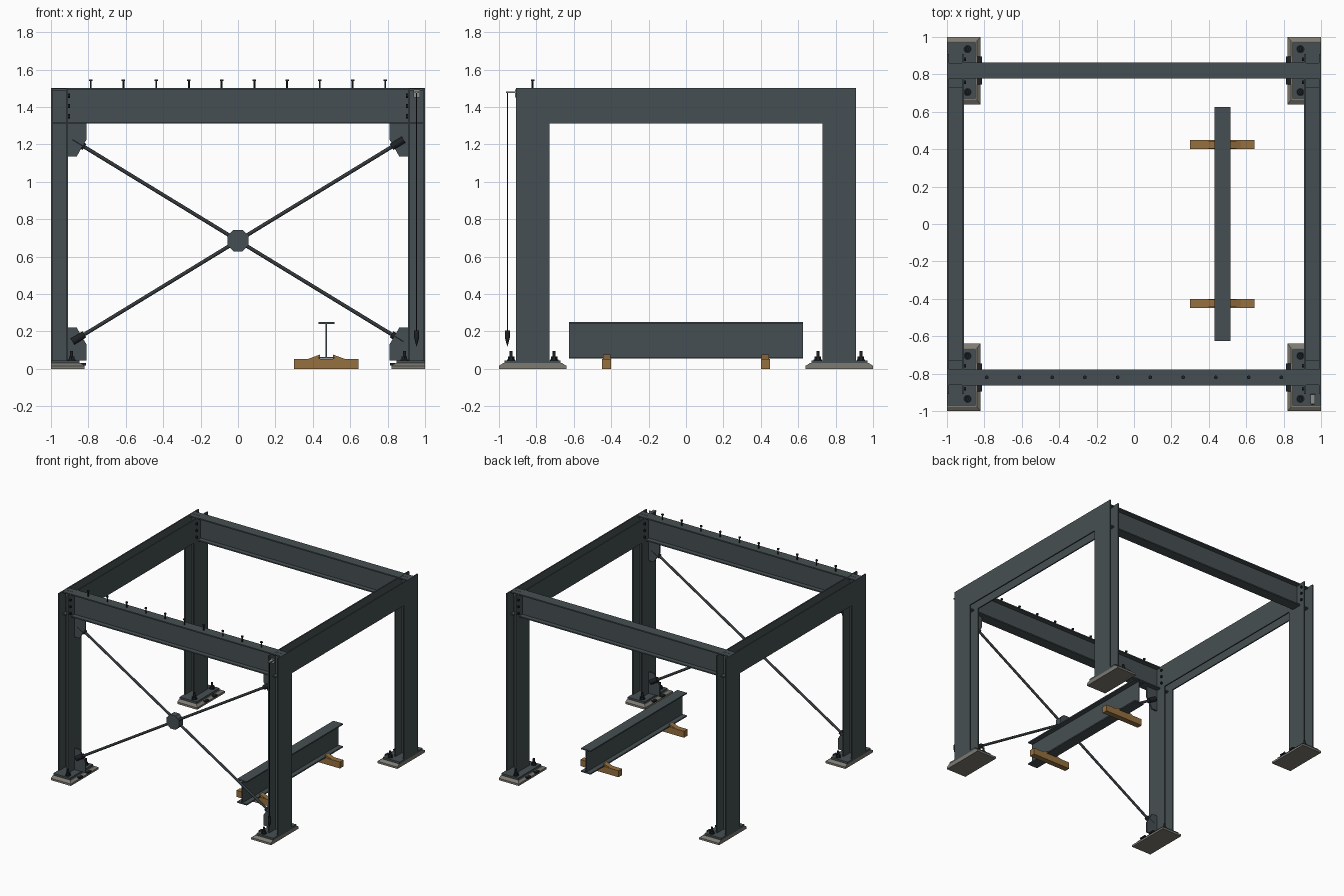
import bpy, bmesh, math
from mathutils import Vector

if "Cube" in bpy.data.objects:
    bpy.data.objects.remove(bpy.data.objects["Cube"])


def material(name, rgb):
    m = bpy.data.materials.new(name)
    m.diffuse_color = (*rgb, 1)
    m.use_nodes = True
    m.node_tree.nodes["Principled BSDF"].inputs["Base Color"].default_value = m.diffuse_color
    return m


STEEL = material("painted steel", (0.061, 0.078, 0.085))
ROD = material("dark rod steel", (0.034, 0.041, 0.045))
BLACK = material("black hardware", (0.013, 0.016, 0.018))
GROUT = material("grout grey", (0.205, 0.195, 0.170))
WOOD = material("timber", (0.30, 0.16, 0.050))
ZINC = material("bracket grey", (0.27, 0.28, 0.28))


def finish(name, bm, mat, smooth=False):
    bmesh.ops.recalc_face_normals(bm, faces=bm.faces)
    me = bpy.data.meshes.new(name)
    bm.to_mesh(me)
    bm.free()
    me.materials.append(mat)
    ob = bpy.data.objects.new(name, me)
    bpy.context.collection.objects.link(ob)
    if smooth:
        bpy.context.view_layer.objects.active = ob
        ob.select_set(True)
        bpy.ops.object.shade_smooth_by_angle(angle=math.radians(40))
        ob.select_set(False)
    return ob


def prism(name, pts, axis, a, b, mat):
    """Extrude a 2D outline along an axis from a to b."""
    place = {"x": lambda u, v, t: (t, u, v),
             "y": lambda u, v, t: (u, t, v),
             "z": lambda u, v, t: (u, v, t)}[axis]
    bm = bmesh.new()
    lo = [bm.verts.new(place(u, v, a)) for u, v in pts]
    hi = [bm.verts.new(place(u, v, b)) for u, v in pts]
    n = len(pts)
    bm.faces.new(lo)
    bm.faces.new(hi)
    for i in range(n):
        j = (i + 1) % n
        bm.faces.new((lo[i], lo[j], hi[j], hi[i]))
    return finish(name, bm, mat)


def box(name, x, y, z, mat):
    return prism(name, [(x[0], y[0]), (x[1], y[0]), (x[1], y[1]), (x[0], y[1])],
                 "z", z[0], z[1], mat)


def rod(name, p, q, r, mat, sides=12, r2=None):
    p, q = Vector(p), Vector(q)
    bm = bmesh.new()
    bmesh.ops.create_cone(bm, cap_ends=True, segments=sides, radius1=r,
                          radius2=r if r2 is None else r2, depth=(q - p).length)
    bm.transform((q - p).to_track_quat("Z", "Y").to_matrix().to_4x4())
    bmesh.ops.translate(bm, verts=bm.verts, vec=(p + q) / 2)
    return finish(name, bm, mat, sides > 8)


def h_outline(cu, cv, flange, depth, tf=0.010, tw=0.008, turned=False):
    """H section; flanges lie along u, or along v when turned."""
    f, d, w = flange / 2, depth / 2, tw / 2
    half = [(-f, -d), (f, -d), (f, tf - d), (w, tf - d), (w, d - tf), (f, d - tf)]
    pts = half + [(-u, -v) for u, v in half]
    if turned:
        pts = [(v, u) for u, v in pts]
    return [(cu + u, cv + v) for u, v in pts]


CX, CY, TOP = 0.955, 0.82, 1.50

for sx in (-1, 1):
    side = "right" if sx > 0 else "left"
    # Side beams: flanges upright, flush with the columns
    prism(side + "_side_beam", h_outline(sx * CX, 1.405, 0.19, 0.09, turned=True),
          "y", -0.731, 0.731, STEEL)
    for sy in (-1, 1):
        tag = ("back_" if sy > 0 else "front_") + side
        # Columns with continuity plates between the flanges
        prism(tag + "_column", h_outline(sx * CX, sy * CY, 0.18, 0.09, turned=True),
              "z", 0.04, TOP, STEEL)
        for z in (1.31, 1.489):
            box(tag + "_continuity_plate", sorted((sx * 0.918, sx * 0.992)),
                (sy * CY - 0.042, sy * CY + 0.042), (z, z + 0.01), STEEL)

        # Grout pad: square edge, then sloped on three sides
        bm = bmesh.new()
        rings = []
        for z, xi, hy in ((0, 0.82, 0.18), (0.016, 0.82, 0.18), (0.03, 0.84, 0.158)):
            rings.append([bm.verts.new((sx * x, sy * CY + y, z)) for x, y in
                          ((xi, -hy), (1, -hy), (1, hy), (xi, hy))])
        bm.faces.new(rings[0])
        bm.faces.new(rings[2])
        for a, b in zip(rings, rings[1:]):
            for i in range(4):
                j = (i + 1) % 4
                bm.faces.new((a[i], a[j], b[j], b[i]))
        finish(tag + "_grout_pad", bm, GROUT)

        # Base plate, shims and anchor bolts
        box(tag + "_base_plate", sorted((sx * 0.848, sx * 1.0)),
            (sy * CY - 0.15, sy * CY + 0.15), (0.03, 0.045), STEEL)
        for s in (-1, 1):
            ys = sy * CY + s * 0.055
            box(tag + "_shim", sorted((sx * 0.812, sx * 0.85)),
                (ys - 0.02, ys + 0.02), (0.018, 0.03), BLACK)
            x, y = sx * 0.89, sy * CY + s * 0.115
            rod(tag + "_washer", (x, y, 0.045), (x, y, 0.049), 0.022, BLACK)
            rod(tag + "_anchor_nut", (x, y, 0.049), (x, y, 0.066), 0.017, BLACK, 6)
            rod(tag + "_anchor_bolt", (x, y, 0.066), (x, y, 0.095), 0.008, BLACK)
            # Beam-to-column bolts on the inner flange
            for z in (1.35, 1.405, 1.46):
                yb = sy * CY + s * 0.062
                rod(tag + "_flange_bolt", (sx * 0.912, yb, z), (sx * 0.899, yb, z),
                    0.011, BLACK, 6)

# Front and back beams
for sy, name in ((-1, "front_beam"), (1, "back_beam")):
    prism(name, h_outline(sy * CY, 1.405, 0.085, 0.19), "x", -0.911, 0.911, STEEL)

# Shear studs along the front beam
for i in range(10):
    x = -0.7875 + i * 0.175
    rod("stud_shank", (x, -CY, TOP), (x, -CY, 1.54), 0.005, BLACK, 10)
    rod("stud_head", (x, -CY, 1.538), (x, -CY, 1.547), 0.010, BLACK, 10)

# Cross bracing: gussets, rods, end sleeves and hub plate
for sx in (-1, 1):
    for z0, sz, label in ((0.045, 1, "lower"), (1.31, -1, "upper")):
        pts = [(0.911, 0), (0.81, 0), (0.81, 0.085), (0.84, 0.135),
               (0.862, 0.175), (0.911, 0.175)]
        prism(label + "_gusset", [(sx * u, z0 + sz * v) for u, v in pts],
              "y", -CY - 0.006, -CY + 0.006, STEEL)
    y = -CY - 0.012 * sx
    low, high = Vector((-sx * 0.885, y, 0.145)), Vector((sx * 0.885, y, 1.225))
    d = (high - low).normalized()
    rod("brace_rod", low, high, 0.010, ROD)
    rod("brace_sleeve", low, low + d * 0.075, 0.019, BLACK)
    rod("brace_sleeve", high, high - d * 0.075, 0.019, BLACK)
hub = [(0.062 * math.cos(math.pi * (i + 0.5) / 4),
        0.685 + 0.062 * math.sin(math.pi * (i + 0.5) / 4)) for i in range(8)]
prism("brace_hub", hub, "y", -CY - 0.026, -CY + 0.026, STEEL)

# Loose beam resting on timbers with wedges
LX = 0.473
prism("loose_beam", h_outline(LX, 0.152, 0.087, 0.196), "y", -0.625, 0.625, STEEL)
for y in (-0.425, 0.425):
    box("timber_sleeper", (0.30, 0.645), (y - 0.023, y + 0.023), (0, 0.053), WOOD)
    for s in (-1, 1):
        prism("timber_wedge", [(LX + s * 0.035, 0.05), (LX + s * 0.105, 0.05),
                               (LX + s * 0.035, 0.076)], "y", y - 0.02, y + 0.02, WOOD)

# Plumb bob hanging from a bracket on the front right column
PX, PY = 0.955, -0.955
box("plumb_bracket_arm", (PX - 0.012, PX + 0.012), (-0.962, -0.905), (1.474, 1.482), ZINC)
box("plumb_bracket_plate", (PX - 0.018, PX + 0.018), (-0.915, -0.909), (1.45, 1.492), ZINC)
rod("plumb_line", (PX, PY, 0.2), (PX, PY, 1.476), 0.003, BLACK, 8)
rod("plumb_bob_body", (PX, PY, 0.165), (PX, PY, 0.205), 0.013, BLACK, 16)
rod("plumb_bob_tip", (PX, PY, 0.12), (PX, PY, 0.165), 0.001, BLACK, 16, 0.013)
